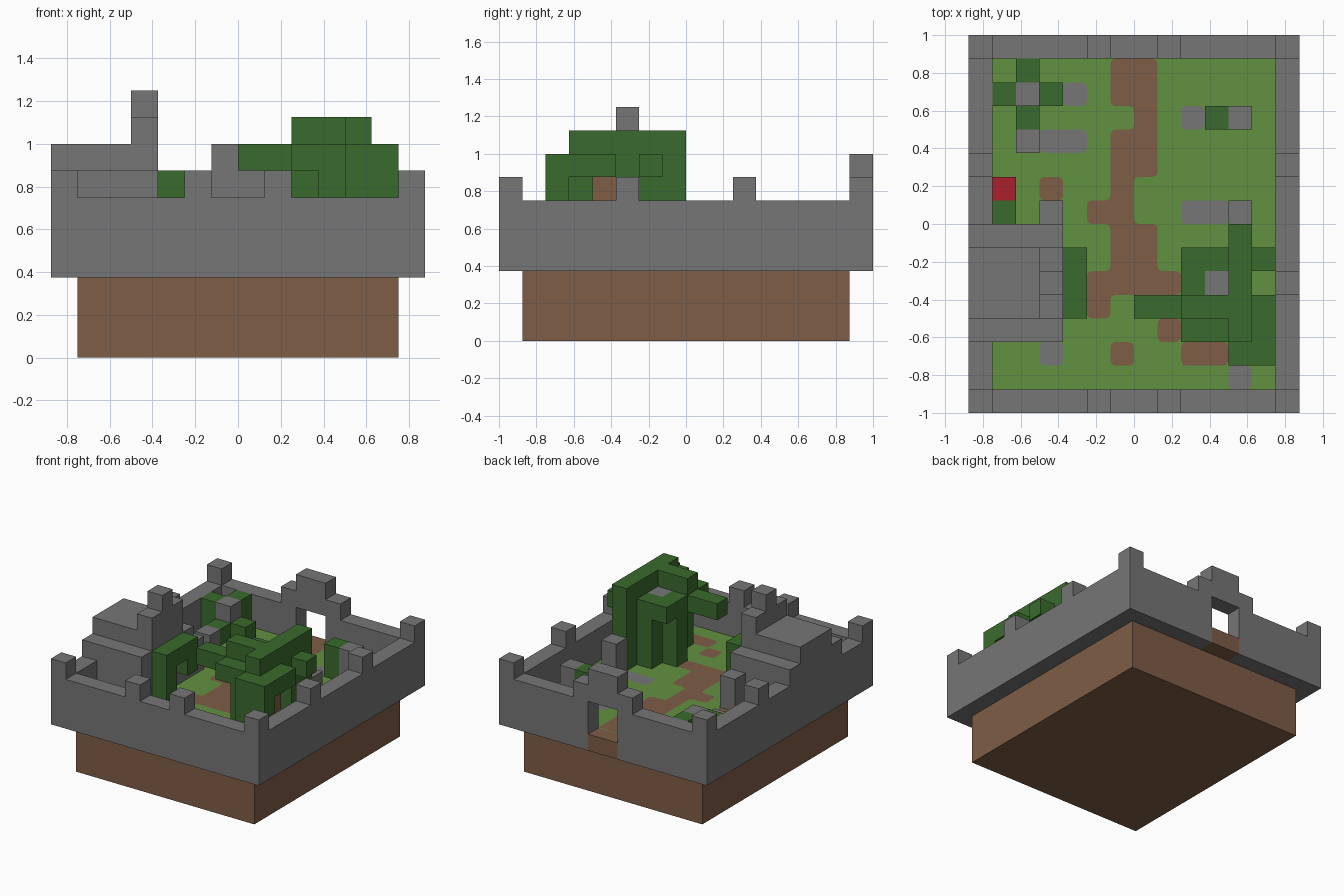
import bpy
import bmesh
from mathutils import Matrix, Vector

U = 0.125  # block size
if "Cube" in bpy.data.objects:
    bpy.data.objects.remove(bpy.data.objects["Cube"], do_unlink=True)


def material(name, r, g, b):
    m = bpy.data.materials.new(name)
    m.use_nodes = True
    m.diffuse_color = (r, g, b, 1)
    m.node_tree.nodes["Principled BSDF"].inputs["Base Color"].default_value = (r, g, b, 1)
    return m


STONE = material("grey stone", 0.18, 0.18, 0.18)
EARTH = material("brown earth", 0.21, 0.11, 0.062)
GRASS = material("light grass", 0.122, 0.283, 0.052)
LEAF = material("dark leaf", 0.042, 0.147, 0.026)
RED = material("red cloth", 0.40, 0.015, 0.027)


def point(i, j, k):
    return Vector((i - 7, j - 8, k)) * U


def finish(name, bm, mat):
    mesh = bpy.data.meshes.new(name)
    bm.to_mesh(mesh)
    bm.free()
    mesh.materials.append(mat)
    bpy.context.collection.objects.link(bpy.data.objects.new(name, mesh))


def blocks(name, mat, *boxes):
    """One object from boxes given as block ranges (x, x, y, y, z, z)."""
    bm = bmesh.new()
    for a, b, c, d, e, f in boxes:
        lo, hi = point(a, c, e), point(b, d, f)
        place = Matrix.Translation((lo + hi) / 2) @ Matrix.Diagonal((*(hi - lo), 1))
        bmesh.ops.create_cube(bm, size=1, matrix=place)
    finish(name, bm, mat)


def column(i, j, top):
    return (i, i + 1, j, j + 1, 4, top)


def patch(name, mat, *areas):
    """Thin ground plate with rounded corners, from cell ranges (x, x, y, y)."""
    bm = bmesh.new()
    for a, b, c, d in areas:
        for i in range(a, b):
            for j in range(c, d):
                ring = ((i, j), (i + 1, j), (i + 1, j + 1), (i, j + 1))
                bm.faces.new([bm.verts.new(point(x, y, 4.03)) for x, y in ring])
    bmesh.ops.remove_doubles(bm, verts=bm.verts[:], dist=0.001)
    bmesh.ops.dissolve_limit(bm, angle_limit=0.02, verts=bm.verts[:], edges=bm.edges[:])
    bmesh.ops.bevel(bm, geom=bm.verts[:], offset=0.025, segments=2,
                    profile=0.5, affect='VERTICES')
    finish(name, bm, mat)


# Ground
blocks("earth_base", EARTH, (1, 13, 1, 15, 0, 3))
blocks("grass_floor", GRASS, (1, 13, 1, 15, 3, 4))
blocks("gate_threshold", EARTH, (6, 8, 15, 16, 3, 4))
patch("main_path", EARTH, (6, 8, 13, 15), (7, 8, 12, 13), (6, 8, 10, 12), (6, 7, 9, 10),
      (5, 7, 8, 9), (6, 8, 6, 8), (5, 9, 5, 6), (5, 6, 4, 5))
patch("earth_patches", EARTH, (3, 4, 9, 10), (8, 9, 3, 4), (6, 7, 2, 3))
patch("front_earth_patch", EARTH, (9, 11, 2, 3))
patch("flagstones", STONE, (9, 10, 12, 13), (4, 5, 13, 14), (3, 5, 11, 12),
      (9, 11, 8, 9), (3, 4, 2, 3), (11, 12, 1, 2))

# Outer walls, with the gate opening at the back
blocks("front_wall", STONE, (0, 14, 0, 1, 3, 6))
blocks("side_walls", STONE, (0, 1, 1, 16, 3, 6), (13, 14, 1, 16, 3, 6))
blocks("back_wall", STONE, (1, 6, 15, 16, 3, 6), (8, 13, 15, 16, 3, 6))
blocks("gate_arch", STONE, (5, 9, 15, 16, 6, 7), (6, 8, 15, 16, 7, 8))

# Battlements
spots = [(i, j) for i in (0, 13) for j in (0, 10, 15)] + [(5, 0), (8, 0), (13, 5)]
blocks("battlements", STONE, *[(i, i + 1, j, j + 1, 6, 7) for i, j in spots])

# Stepped keep on the right wall
blocks("keep", STONE, (1, 4, 3, 8, 4, 6), (0, 4, 3, 8, 6, 7), (0, 4, 4, 7, 7, 8),
       (3, 4, 4, 7, 8, 9), (3, 4, 5, 6, 9, 10))
blocks("keep_ivy", LEAF, (4, 5, 4, 5, 4, 7), (4, 5, 5, 6, 6, 7), (4, 5, 6, 7, 5, 7))

# Ruined pillars and bushes
blocks("ruined_pillars", STONE, column(2, 13, 6), column(2, 11, 5), column(3, 8, 6),
       column(11, 8, 6), column(11, 12, 6), column(10, 5, 8))
blocks("bushes", LEAF, column(2, 14, 6), column(1, 13, 6), column(3, 13, 5),
       column(2, 12, 5), column(10, 12, 6), column(1, 8, 5))
blocks("red_block", RED, column(1, 9, 5))

# Tree with hanging foliage
blocks("tree_trunk", EARTH, column(11, 4, 7))
blocks("tree_top", LEAF, (11, 12, 3, 8, 8, 9), (9, 11, 4, 5, 8, 9))
blocks("tree_canopy", LEAF, (7, 9, 4, 5, 7, 8), (9, 11, 3, 5, 7, 8), (9, 10, 5, 7, 7, 8),
       (10, 11, 6, 7, 7, 8), (11, 12, 3, 7, 7, 8), (12, 13, 3, 5, 7, 8), (12, 13, 6, 7, 7, 8))
blocks("hanging_foliage", LEAF, (11, 13, 2, 3, 4, 8), column(11, 7, 8), column(11, 6, 7),
       column(10, 3, 7), column(10, 6, 7), column(9, 5, 7))
